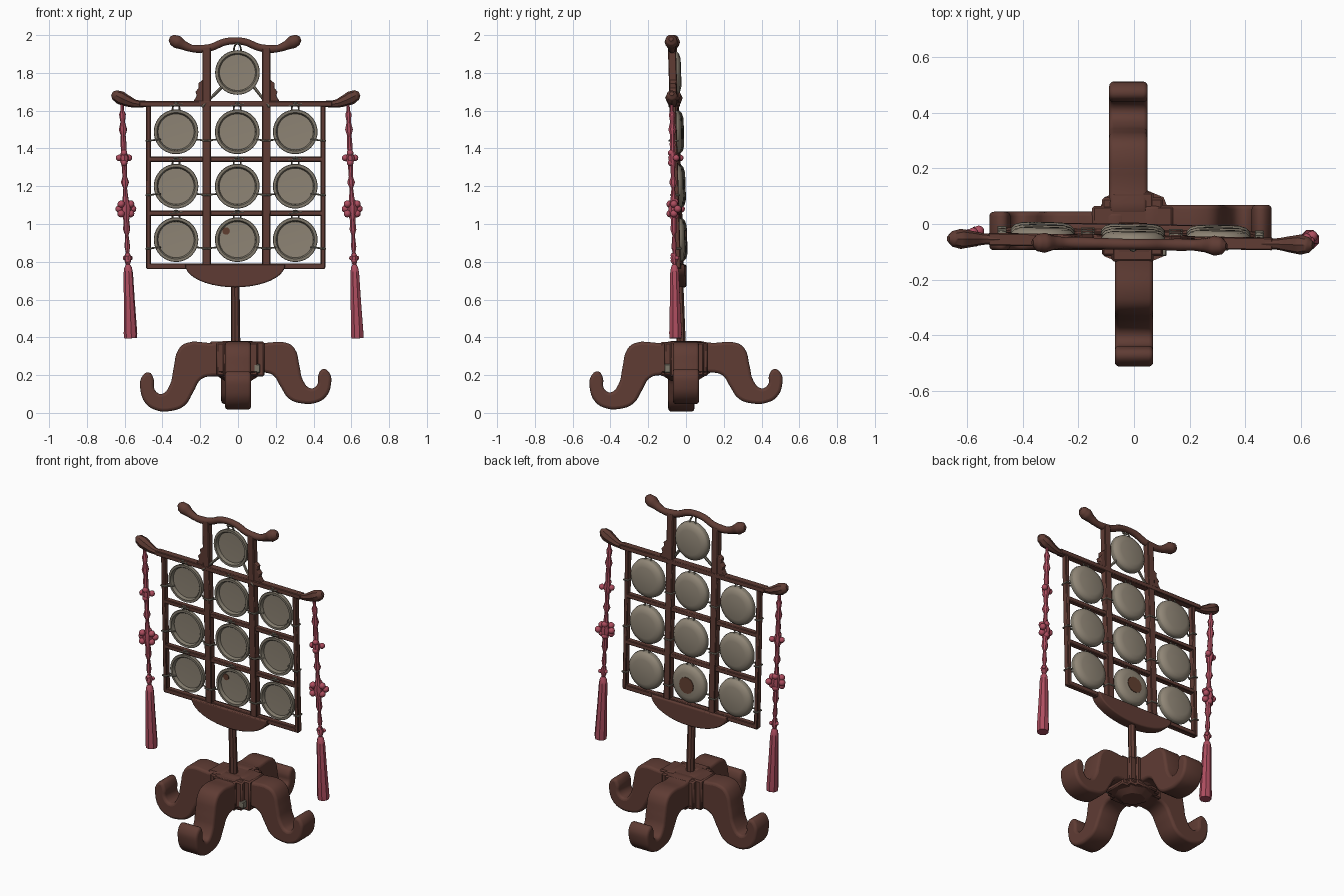
import bpy, bmesh
from math import pi, sin, cos
from mathutils import Matrix, Vector

if "Cube" in bpy.data.objects:
    bpy.data.objects.remove(bpy.data.objects["Cube"])


def material(name, rgb):
    m = bpy.data.materials.new(name)
    m.use_nodes = True
    m.diffuse_color = (*rgb, 1)
    bsdf = m.node_tree.nodes["Principled BSDF"]
    bsdf.inputs["Base Color"].default_value = (*rgb, 1)
    bsdf.inputs["Roughness"].default_value = 0.8
    return m


WOOD = material("dark red wood", (0.115, 0.045, 0.034))
BRONZE = material("pale bronze", (0.275, 0.235, 0.18))
RIM = material("rim bronze", (0.22, 0.195, 0.15))
RUST = material("brown patina", (0.12, 0.05, 0.03))
TIE = material("grey cord", (0.2, 0.18, 0.14))
SILK = material("rose silk", (0.42, 0.075, 0.115))

# The hanging frame leans and turns slightly
LEAN = Matrix(((1, 0, 0, 0), (-0.017, 1, -0.03, -0.014), (0, 0, 1, 0), (0, 0, 0, 1)))
CX = -0.012


def finish(ob, matrix=None, angle=0.7):
    if matrix is not None:
        ob.data.transform(matrix)
    bpy.ops.object.select_all(action='DESELECT')
    ob.select_set(True)
    bpy.context.view_layer.objects.active = ob
    bpy.ops.object.shade_smooth_by_angle(angle=angle)
    return ob


def mesh_object(name, bm, mats, matrix=None):
    bmesh.ops.recalc_face_normals(bm, faces=bm.faces)
    me = bpy.data.meshes.new(name)
    bm.to_mesh(me)
    bm.free()
    for m in mats:
        me.materials.append(m)
    ob = bpy.data.objects.new(name, me)
    bpy.context.collection.objects.link(ob)
    return finish(ob, matrix)


def curve_object(name, cu, mat, matrix):
    cu.materials.append(mat)
    ob = bpy.data.objects.new(name, cu)
    bpy.context.collection.objects.link(ob)
    bpy.ops.object.select_all(action='DESELECT')
    ob.select_set(True)
    bpy.context.view_layer.objects.active = ob
    bpy.ops.object.convert(target='MESH')
    return finish(bpy.context.view_layer.objects.active, matrix)


def box(name, x, y, z, sx, sy, sz, mat=WOOD, matrix=None, bevel=0.004):
    bm = bmesh.new()
    bmesh.ops.create_cube(bm, size=1, matrix=Matrix.Translation((x, y, z)) @ Matrix.Diagonal((sx, sy, sz, 1)))
    if bevel:
        bmesh.ops.bevel(bm, geom=bm.edges[:], offset=bevel, segments=1, affect='EDGES')
    return mesh_object(name, bm, [mat], matrix)


def tube(name, pts, mat, matrix=None, smooth=True, sides=2):
    """Round rod through (x, y, z, radius) points."""
    cu = bpy.data.curves.new(name, 'CURVE')
    cu.dimensions = '3D'
    cu.bevel_depth, cu.bevel_resolution = 1, sides
    cu.use_fill_caps, cu.resolution_u = True, 4
    sp = cu.splines.new('BEZIER' if smooth else 'POLY')
    store = sp.bezier_points if smooth else sp.points
    store.add(len(pts) - 1)
    for p, (x, y, z, r) in zip(store, pts):
        p.co = (x, y, z) if smooth else (x, y, z, 1)
        p.radius = r
        if smooth:
            p.handle_left_type = p.handle_right_type = 'AUTO'
    return curve_object(name, cu, mat, matrix)


def slab(name, pts, thick, bevel, matrix, smooth=True):
    """Flat outline given thickness and rounded edges."""
    cu = bpy.data.curves.new(name, 'CURVE')
    cu.dimensions, cu.fill_mode = '2D', 'BOTH'
    cu.extrude, cu.bevel_depth, cu.offset = thick / 2 - bevel, bevel, -bevel
    cu.bevel_resolution, cu.resolution_u = 2, 4
    sp = cu.splines.new('BEZIER' if smooth else 'POLY')
    store = sp.bezier_points if smooth else sp.points
    store.add(len(pts) - 1)
    for p, (u, v) in zip(store, pts):
        p.co = (u, v, 0) if smooth else (u, v, 0, 1)
        if smooth:
            p.handle_left_type = p.handle_right_type = 'AUTO'
    sp.use_cyclic_u = True
    return curve_object(name, cu, WOOD, matrix)


def upright(dx, dy, ox=0, oy=0):
    """Stand an outline up, its first axis along (dx, dy)."""
    d, up = Vector((dx, dy, 0)), Vector((0, 0, 1))
    n = d.cross(up)
    return Matrix(((d.x, up.x, n.x, ox), (d.y, up.y, n.y, oy), (d.z, up.z, n.z, 0), (0, 0, 0, 1)))


def lathe(name, profile, mats, matrix, steps=40, rule=None):
    """Turn (radius, y) points about the y axis."""
    bm = bmesh.new()
    vs = [bm.verts.new((r, y, 0)) for r, y in profile]
    es = [bm.edges.new(e) for e in zip(vs, vs[1:])]
    bmesh.ops.spin(bm, geom=vs + es, axis=(0, 1, 0), cent=(0, 0, 0), angle=2 * pi, steps=steps)
    bmesh.ops.remove_doubles(bm, verts=bm.verts, dist=0.0002)
    if rule:
        for f in bm.faces:
            f.material_index = rule(f.calc_center_median())
    return mesh_object(name, bm, mats, matrix)


# Scrolled legs, each with its own reach and drop
LEG = [(0.02, 0.365), (0.14, 0.37), (0.26, 0.37), (0.30, 0.34), (0.325, 0.25), (0.345, 0.17), (0.385, 0.13),
       (0.42, 0.15), (0.425, 0.20), (0.45, 0.232), (0.485, 0.21), (0.492, 0.15), (0.465, 0.085), (0.41, 0.053),
       (0.34, 0.05), (0.27, 0.075), (0.225, 0.14), (0.185, 0.2), (0.12, 0.215), (0.02, 0.215)]
for side, dx, dy, ox, oy, reach, drop in (
        ("left", 1, 0, 0, 0, 1.0, 1.0), ("right", -1, 0, 0, -0.025, 1.05, 1.125),
        ("front", 0, -1, 0, 0, 1.035, 1.09), ("back", 0, 1, -0.02, 0, 1.035, 1.0)):
    pts = [(u * reach, 0.37 - (0.37 - v) * drop) for u, v in LEG]
    slab("leg_" + side, pts, 0.138, 0.016, upright(dx, dy, ox, oy))

# Stepped hub with tapered underside, and the pole
for i, (w, d) in enumerate(((0.29, 0.15), (0.15, 0.25), (0.22, 0.21))):
    box("hub_block_%d" % i, -0.005, -0.01, 0.285, w, d, 0.185 - i * 0.004, bevel=0.008)
tube("hub_underside", [(0, -0.01, 0.22, 0.15), (0, -0.01, 0.17, 0.07)], WOOD, smooth=False)
box("hub_peg", 0.10, -0.09, 0.235, 0.035, 0.05, 0.045, TIE)
tube("pole", [(-0.012, -0.025, 0.34, 0.025), (-0.014, -0.037, 0.72, 0.022)], WOOD, smooth=False)

# Crescent apron under the frame
arc = [(-0.015 + 0.265 * cos(a), 0.785 - 0.12 * sin(a)) for a in (pi * i / 20 for i in range(21))]
slab("apron", arc, 0.07, 0.008, LEAN @ upright(1, 0), smooth=False)

# Frame bars
for s, name in ((-1, "right"), (1, "left")):
    box("outer_bar_" + name, CX + s * 0.462, 0, 1.2, 0.025, 0.035, 0.87, matrix=LEAN)
    box("inner_post_" + name, CX + 0.004 + s * 0.158, 0, 1.355, 0.044, 0.042, 1.16, matrix=LEAN)
    # Finial on the main beam
    tube("beam_finial_" + name, [(CX + s * x, 0, z, r) for x, z, r in (
        (0.47, 1.636, 0.016), (0.53, 1.637, 0.021), (0.575, 1.652, 0.03), (0.61, 1.668, 0.036),
        (0.64, 1.683, 0.028), (0.655, 1.69, 0.012))], WOOD, LEAN)
    # Carved bracket beside the post
    px = CX + 0.004 + s * 0.18
    slab("post_bracket_" + name, [(px + s * a, b) for a, b in (
        (-0.01, 1.64), (0.05, 1.645), (0.03, 1.68), (0.037, 1.7), (0.02, 1.72), (0.022, 1.745), (-0.01, 1.77))],
        0.035, 0.005, LEAN @ upright(1, 0), smooth=False)
for name, z, h in (("bottom", 0.776, 0.03), ("lower", 1.057, 0.027), ("upper", 1.343, 0.027)):
    box("rail_" + name, CX, 0, z, 0.945, 0.034, h, matrix=LEAN)
box("main_beam", CX, 0, 1.636, 1.02, 0.045, 0.03, matrix=LEAN)

# Curved crown rail with raised knobs
half = [(0.06, 1.962, 0.02), (0.12, 1.937, 0.02), (0.18, 1.927, 0.022), (0.23, 1.93, 0.02), (0.27, 1.945, 0.025),
        (0.305, 1.963, 0.036), (0.332, 1.975, 0.03), (0.348, 1.98, 0.012)]
crown = [(-x, z, r) for x, z, r in reversed(half)] + [(0, 1.97, 0.019)] + half
tube("crown_rail", [(-0.016 + x, 0, z, r) for x, z, r in crown], WOOD, LEAN, sides=3)

# Gongs: open dish toward the front, domed toward the back
DISH = [(0, 0.042), (0.075, 0.041), (0.1, 0.034), (0.114, 0.02), (0.118, 0.0), (0.116, -0.005), (0.102, -0.005),
        (0.098, 0.0), (0.095, 0.014), (0, 0.017)]


def dish_rule(c):
    r = (c.x ** 2 + c.z ** 2) ** 0.5
    return 1 if r > 0.096 and c.y < 0.016 else 0


def gong(name, x, z):
    lathe(name, DISH, [BRONZE, RIM], LEAN @ Matrix.Translation((x, 0, z)), 40, dish_rule)
    # Hanging loop and its knot on the rail
    top = z + 0.118
    tube(name + "_loop", [(x - 0.02, 0.01, top - 0.01, 0.005), (x - 0.015, 0.0, top + 0.02, 0.005),
                          (x, -0.022, top + 0.035, 0.006), (x + 0.015, 0.0, top + 0.02, 0.005),
                          (x + 0.02, 0.01, top - 0.01, 0.005)], TIE, LEAN, sides=1)


xs, zs = (-0.328, -0.004, 0.303), (0.917, 1.2, 1.488)
for r, z in enumerate(zs):
    for c, x in enumerate(xs):
        gong("gong_%d_%d" % (r, c), x, z)
        tube("knot_%d_%d" % (r, c), [(x - 0.035, -0.02, z + 0.137, 0.004), (x + 0.035, -0.022, z + 0.146, 0.004)],
             TIE, LEAN, smooth=False, sides=1)
    # Side ties and wraps round the uprights
    tie = z - 0.047
    for i, bar in enumerate((CX - 0.462, CX - 0.154, CX + 0.162, CX + 0.462)):
        wide = 0.032 if i in (0, 3) else 0.05
        box("wrap_%d_%d" % (r, i), bar, 0, tie, wide, 0.05, 0.009, TIE, LEAN, 0.002)
        for s in (-1, 1):
            if not (i == 0 and s < 0) and not (i == 3 and s > 0):
                tube("side_tie_%d_%d" % (r, i), [(bar, -0.024, tie, 0.005), (bar + s * 0.065, 0.005, tie + 0.008, 0.005)],
                     TIE, LEAN, smooth=False, sides=1)
gong("gong_top", -0.003, 1.802)
for s in (-1, 1):
    tube("top_stay", [(s * 0.08, 0.004, 1.73, 0.009), (CX + s * 0.178, -0.02, 1.62, 0.007)],
         TIE, LEAN, smooth=False, sides=1)

# Worn patches
for name, x, y, z, rad in (("back_patch", xs[1], 0.041, zs[0], 0.05), ("face_patch", -0.063, 0.012, 0.963, 0.02)):
    lathe(name, [(0, 0), (rad, 0), (rad, 0.004), (0, 0.004)], [RUST], LEAN @ Matrix.Translation((x, y, z)), 14)

# Knotted cords with tassels
CORD = [(1.64, 0.009), (1.6, 0.01), (1.58, 0.018), (1.54, 0.012), (1.5, 0.022), (1.47, 0.013), (1.42, 0.016),
        (1.385, 0.014), (1.35, 0.026), (1.31, 0.014), (1.25, 0.012), (1.22, 0.022), (1.19, 0.01), (1.13, 0.016),
        (1.08, 0.03), (1.02, 0.015), (0.97, 0.019), (0.94, 0.009), (0.88, 0.015), (0.85, 0.009), (0.82, 0.022),
        (0.785, 0.011), (0.77, 0.02), (0.74, 0.025), (0.6, 0.029), (0.42, 0.036), (0.395, 0.034)]
for name, x0, x1, y0, y1 in (("right", -0.614, -0.568, -0.05, -0.045), ("left", 0.582, 0.632, -0.075, -0.055)):
    def at(z):
        t = (1.64 - z) / 1.25
        return x0 + (x1 - x0) * t, y0 + (y1 - y0) * t
    tube("tassel_" + name, [(*at(z), z, r) for z, r in CORD], SILK, smooth=False)
    # Lobes of the woven knots
    bm = bmesh.new()
    for z, rad, size, count in ((1.35, 0.026, 0.018, 4), (1.08, 0.036, 0.02, 8), (0.82, 0.015, 0.012, 4)):
        x, y = at(z)
        for i in range(count):
            a = 2 * pi * i / count
            spot = Vector((x + rad * cos(a), y + rad * 0.4 * cos(a) + 0.008 * (-1) ** i, z + rad * sin(a)))
            bmesh.ops.create_icosphere(bm, subdivisions=2, radius=size, matrix=Matrix.Translation(spot))
    mesh_object("knot_lobes_" + name, bm, [SILK])
